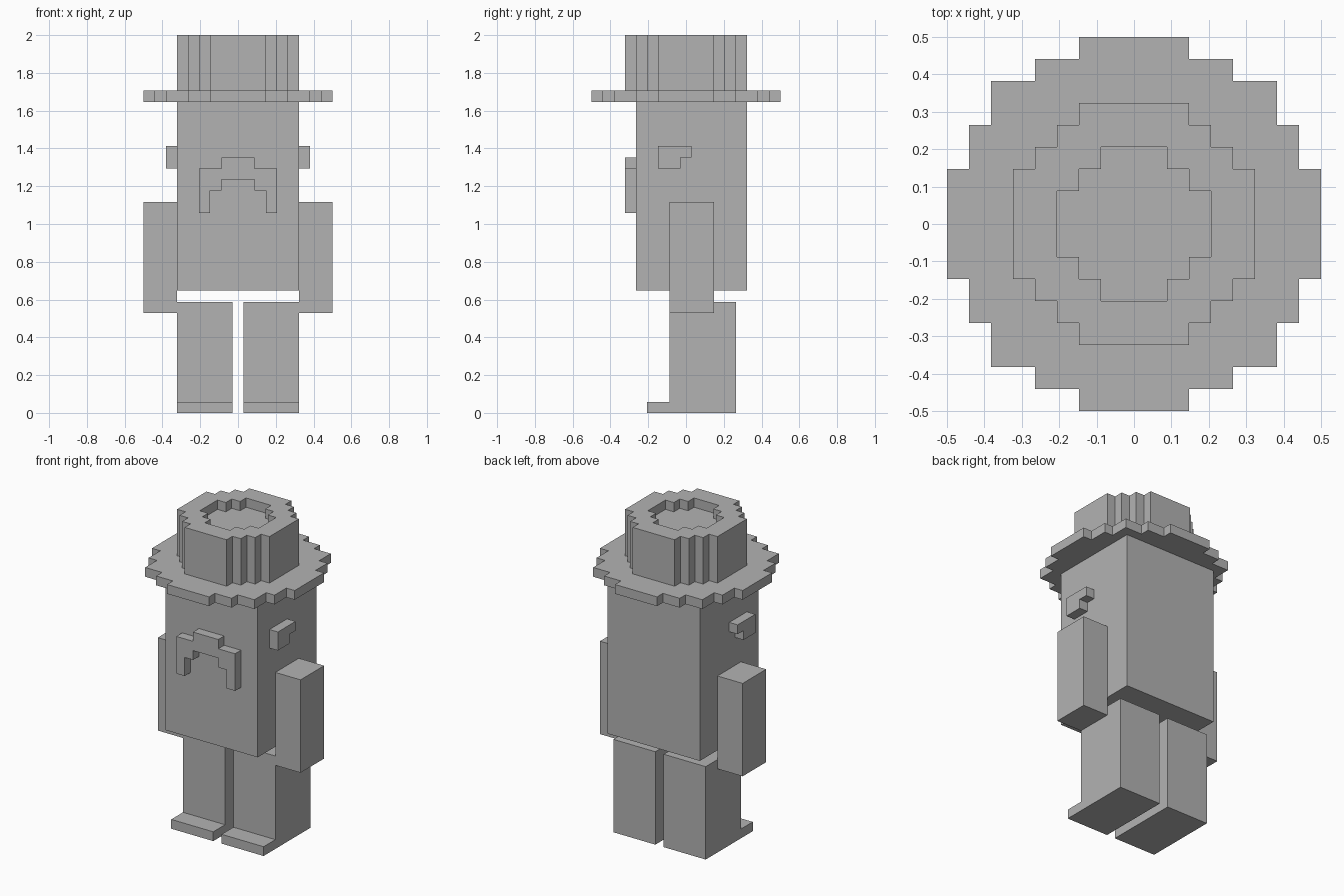
import bpy
import bmesh

U = 1 / 17  # one block of the model

cube = bpy.data.objects.get("Cube")
if cube:
    bpy.data.objects.remove(cube, do_unlink=True)

grey = bpy.data.materials.new("plain grey")
grey.use_nodes = True
colour = (0.45, 0.45, 0.45, 1)
grey.diffuse_color = colour
grey.node_tree.nodes["Principled BSDF"].inputs["Base Color"].default_value = colour


def prism(name, outline, axis, low, high):
    """Extrude a closed outline, given in blocks, along one axis."""
    place = {
        "x": lambda a, b, d: (d, a, b),
        "y": lambda a, b, d: (a, d, b),
        "z": lambda a, b, d: (a, b, d),
    }[axis]
    bm = bmesh.new()
    rings = [[bm.verts.new([c * U for c in place(a, b, d)]) for a, b in outline]
             for d in (low, high)]
    for ring in rings:
        bm.faces.new(ring)
    for i in range(len(outline)):
        bm.faces.new((rings[0][i - 1], rings[0][i], rings[1][i], rings[1][i - 1]))
    bmesh.ops.recalc_face_normals(bm, faces=bm.faces)
    mesh = bpy.data.meshes.new(name)
    bm.to_mesh(mesh)
    bm.free()
    mesh.materials.append(grey)
    obj = bpy.data.objects.new(name, mesh)
    bpy.context.collection.objects.link(obj)
    return obj


def box(name, x, y, z):
    outline = [(x[0], y[0]), (x[1], y[0]), (x[1], y[1]), (x[0], y[1])]
    return prism(name, outline, "z", *z)


def stepped_disc(name, corners, low, high):
    """Blocky disc from the outer corners of one quarter, +y round to +x."""
    quarter = []
    for i, (x, y) in enumerate(corners):
        quarter.append((x, y))
        if i + 1 < len(corners):
            quarter.append((x, corners[i + 1][1]))
    right = quarter + [(x, -y) for x, y in reversed(quarter)]
    return prism(name, right + [(-x, y) for x, y in reversed(right)], "z", low, high)


# Body
box("body", (-5.5, 5.5), (-4.5, 5.5), (11, 28))

# Moustache
half = [(1.5, 23), (1.5, 22), (3.5, 22), (3.5, 18), (2.5, 18), (2.5, 20),
        (1.5, 20), (1.5, 21)]
prism("moustache", half + [(-x, z) for x, z in reversed(half)], "y", -5.5, -4.5)

# Paired parts
ear = [(-2.5, 22), (-0.5, 22), (-0.5, 23), (0.5, 23), (0.5, 24), (-2.5, 24)]
leg = [(-3.5, 0), (4.5, 0), (4.5, 10), (-1.5, 10), (-1.5, 1), (-3.5, 1)]
for side, s in (("left", 1), ("right", -1)):
    prism(side + "_ear", ear, "x", 5.5 * s, 6.5 * s)
    box(side + "_arm", (5.5 * s, 8.5 * s), (-1.5, 2.5), (9, 19))
    prism(side + "_leg", leg, "x", 0.5 * s, 5.5 * s)

# Hat with a dented top
stepped_disc("hat_brim", [(2.5, 8.5), (4.5, 7.5), (6.5, 6.5), (7.5, 4.5), (8.5, 2.5)],
             28, 29)
crown = stepped_disc("hat_crown", [(2.5, 5.5), (3.5, 4.5), (4.5, 3.5), (5.5, 2.5)],
                     29, 34)
dent = stepped_disc("hat_dent_cutter", [(1.5, 3.5), (2.5, 2.5), (3.5, 1.5)], 33, 35)
dent.hide_render = True
cut = crown.modifiers.new("dent", "BOOLEAN")
cut.operation = "DIFFERENCE"
cut.solver = "EXACT"
cut.object = dent
bpy.context.view_layer.objects.active = crown
bpy.ops.object.modifier_apply(modifier=cut.name)
bpy.data.objects.remove(dent, do_unlink=True)
